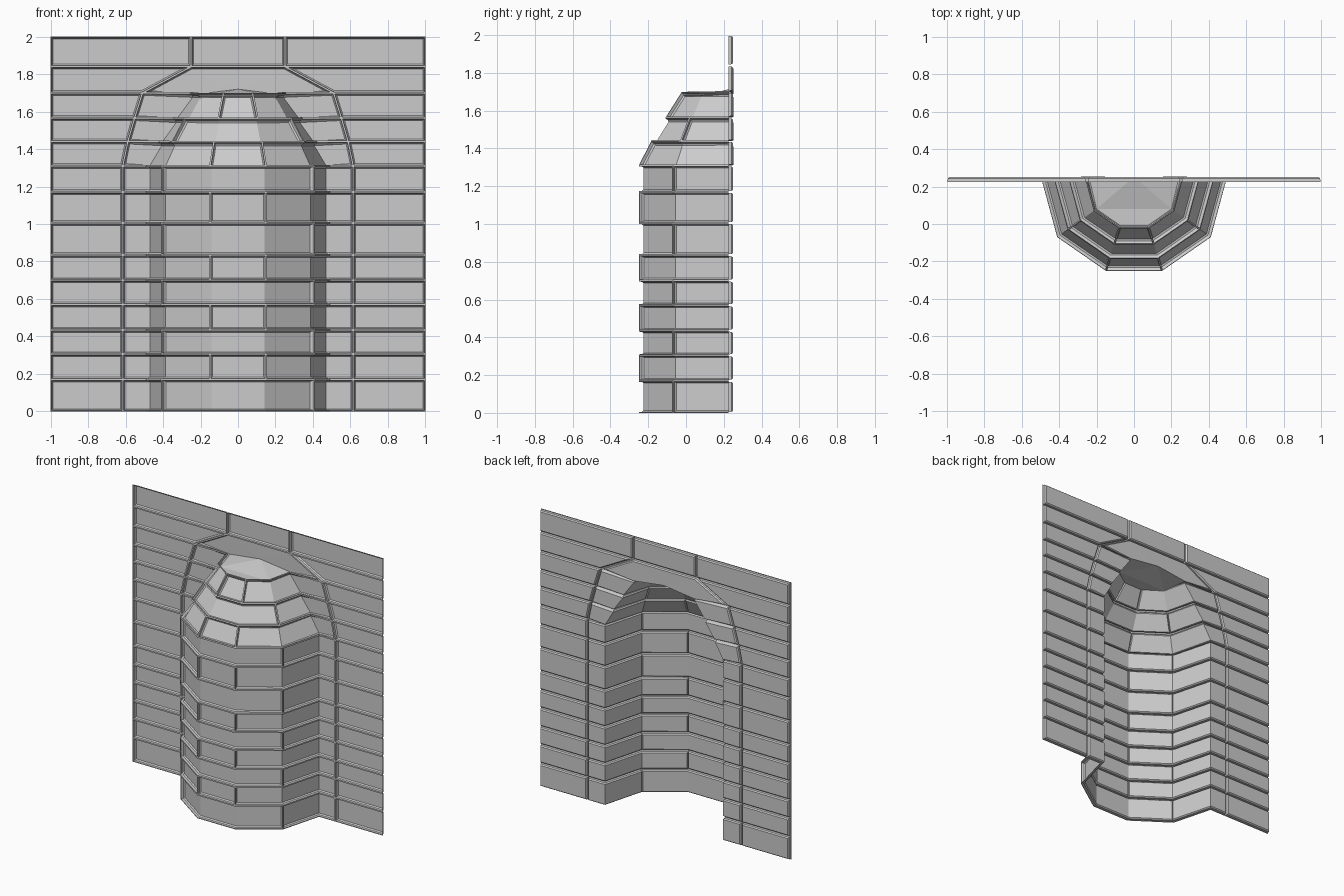
import bpy, bmesh
from mathutils import Vector

if "Cube" in bpy.data.objects:
    bpy.data.objects.remove(bpy.data.objects["Cube"])

Y0 = 0.225                                   # groove floor of the flat wall
ZS = [0, .17, .305, .435, .57, .70, .835, 1.005, 1.17, 1.31, 1.44, 1.565, 1.70]
PLAN = [(-.49, 0), (-.41, .295), (-.15, .475), (.15, .475), (.41, .295), (.49, 0)]
SCALE = {1.44: .86, 1.565: .70, 1.70: .52}   # the half dome shrinks upward
FRAME = {1.44: .588, 1.565: .552, 1.70: .51}  # outer edge of the arch surround
VIEW = Vector((0, 2, .8))                    # visible side of the shell


def level(z):
    """Points across one course line: surround edge, niche plan, surround edge."""
    s, f = SCALE.get(z, 1), FRAME.get(z, .615)
    return ([(-f, Y0, z)] + [(x * s, Y0 - d * s, z) for x, d in PLAN] + [(f, Y0, z)])


def brick(bm, polys):
    """One block: flat joint margin, raised side, chamfered rim."""
    verts, faces = {}, []
    for poly in polys:
        for p in poly:
            if p not in verts:
                verts[p] = bm.verts.new(p)
        f = bm.faces.new([verts[p] for p in poly])
        f.normal_update()
        if f.normal.dot(VIEW - f.calc_center_median()) < 0:
            f.normal_flip()
        faces.append(f)
    for thick, depth in ((.005, 0), (.001, .017), (.007, .008)):
        bm.normal_update()
        bmesh.ops.inset_region(bm, faces=faces, thickness=thick, depth=depth,
                               use_boundary=True, use_even_offset=True)


def finish(bm, name):
    bmesh.ops.remove_doubles(bm, verts=bm.verts, dist=.0005)
    mesh = bpy.data.meshes.new(name)
    bm.to_mesh(mesh)
    bm.free()
    bpy.context.collection.objects.link(bpy.data.objects.new(name, mesh))


# Niche and half dome courses, with alternating joints
niche, wall = bmesh.new(), bmesh.new()
for i, (z0, z1) in enumerate(zip(ZS, ZS[1:])):
    a, b = level(z0), level(z1)
    quads = [(a[k], a[k + 1], b[k + 1], b[k]) for k in range(7)]
    cuts = (0, 3, 4, 7) if i % 2 else (0, 2, 5, 7)
    for c0, c1 in zip(cuts, cuts[1:]):
        brick(niche, quads[c0:c1])
    # Flat wall block on each side
    for s, k in ((-1, 0), (1, 7)):
        brick(wall, [((s, Y0, z0), a[k], b[k], (s, Y0, z1))])
finish(niche, "niche_courses")

# Wall blocks above the arch
for s in (-1, 1):
    brick(wall, [((s, Y0, 1.70), (s * .51, Y0, 1.70), (s * .25, Y0, 1.84), (s, Y0, 1.84))])
    brick(wall, [((s, Y0, 1.84), (s * .25, Y0, 1.84), (s * .25, Y0, 2), (s, Y0, 2))])
brick(wall, [((-.25, Y0, 1.84), (.25, Y0, 1.84), (.25, Y0, 2), (-.25, Y0, 2))])
finish(wall, "wall_blocks")

# Keystone surround folding back into the dome cap
cap = bmesh.new()
r = level(1.70)
apex, tl, tr = (0, Y0, 1.74), (-.25, Y0, 1.84), (.25, Y0, 1.84)
brick(cap, [(r[0], tl, apex, r[1]), (tl, tr, apex), (tr, r[7], r[6], apex),
            (r[1], r[2], apex), (r[2], r[5], apex), (r[5], r[6], apex),
            (r[2], r[3], r[4], r[5])])
finish(cap, "keystone_and_cap")
